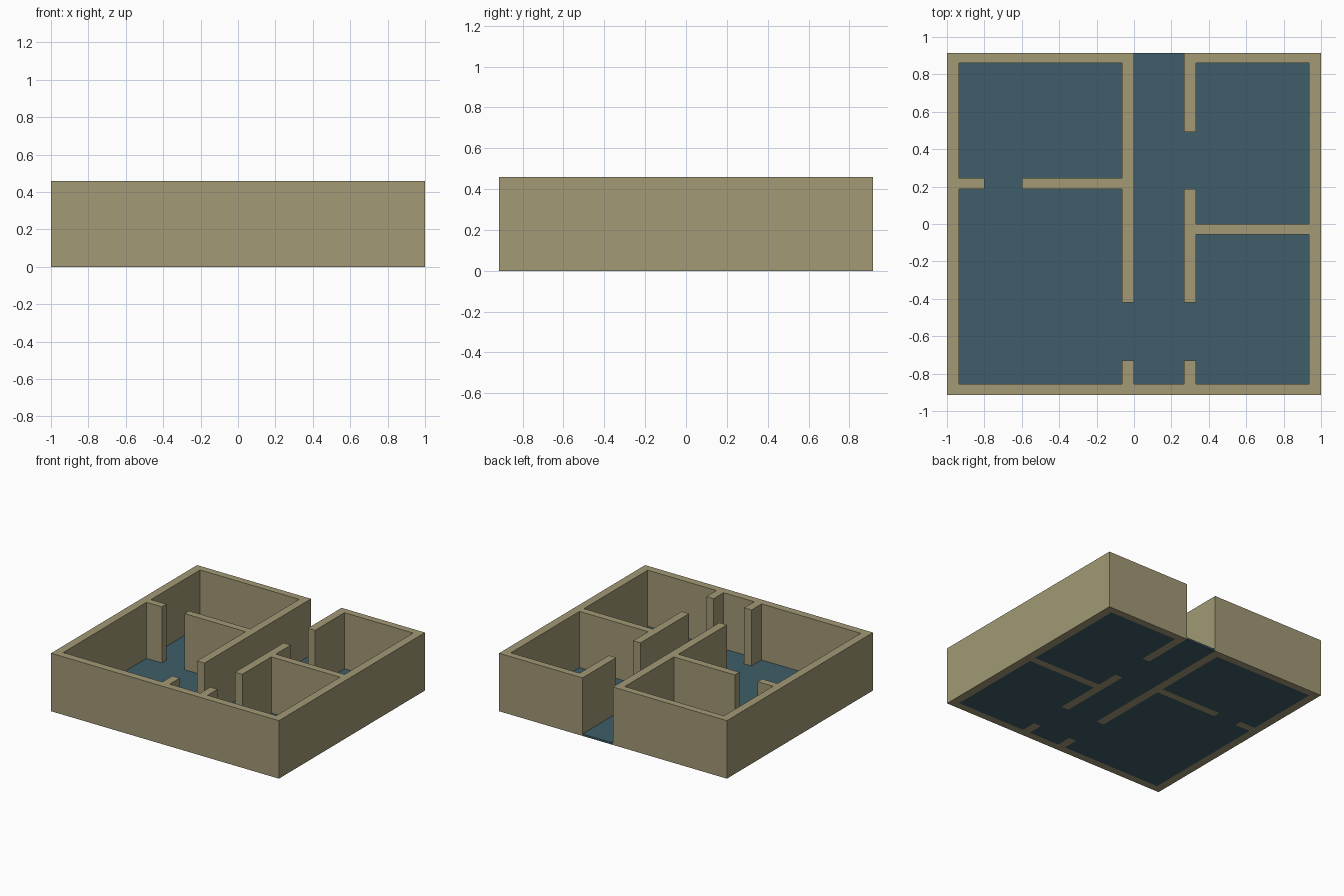
import bpy, bmesh

if "Cube" in bpy.data.objects:
    bpy.data.objects.remove(bpy.data.objects["Cube"])

H = 0.46          # wall height
FLOOR_Z = 0.015   # floor level
WALL_COLOR = (0.36, 0.32, 0.18, 1)
FLOOR_COLOR = (0.05, 0.11, 0.14, 1)


def material(name, color):
    m = bpy.data.materials.new(name)
    m.diffuse_color = color
    m.use_nodes = True
    m.node_tree.nodes["Principled BSDF"].inputs["Base Color"].default_value = m.diffuse_color
    return m


def finish(bm, name, mat):
    mesh = bpy.data.meshes.new(name)
    bm.to_mesh(mesh)
    bm.free()
    obj = bpy.data.objects.new(name, mesh)
    obj.data.materials.append(mat)
    bpy.context.collection.objects.link(obj)
    return obj


# Plan lines: wall faces in x and y
xs = [-1, -0.935, -0.8, -0.6, -0.065, 0, 0.268, 0.332, 0.935, 1]
ys = [-0.915, -0.855, -0.73, -0.42, -0.057, 0, 0.188, 0.245, 0.492, 0.86, 0.915]

# Wall footprints (x0, x1, y0, y1) as indices into the plan lines
footprints = [
    (0, 9, 0, 1),                              # front wall
    (0, 1, 0, 10), (8, 9, 0, 10),              # side walls
    (0, 5, 9, 10), (6, 9, 9, 10),              # back wall either side of entrance
    (4, 5, 1, 2), (4, 5, 3, 10),               # left hall wall
    (6, 7, 1, 2), (6, 7, 3, 6), (6, 7, 8, 10), # right hall wall
    (1, 2, 6, 7), (3, 4, 6, 7),                # left room divider
    (7, 8, 4, 5),                              # right room divider
]
solid = {(i, j) for a, b, c, d in footprints
         for i in range(a, b) for j in range(c, d)}
cells = {(i, j) for i in range(len(xs) - 1) for j in range(len(ys) - 1)}


def plan_faces(bm, chosen, z):
    grid = {}

    def vert(i, j):
        if (i, j) not in grid:
            grid[i, j] = bm.verts.new((xs[i], ys[j], z))
        return grid[i, j]

    return [bm.faces.new([vert(i, j), vert(i + 1, j), vert(i + 1, j + 1), vert(i, j + 1)])
            for i, j in sorted(chosen)]


def extruded_plan(name, chosen, height, mat):
    bm = bmesh.new()
    faces = plan_faces(bm, chosen, 0)
    new = bmesh.ops.extrude_face_region(bm, geom=faces, use_keep_orig=True)["geom"]
    bmesh.ops.translate(bm, vec=(0, 0, height),
                        verts=[v for v in new if isinstance(v, bmesh.types.BMVert)])
    bmesh.ops.recalc_face_normals(bm, faces=bm.faces)
    # merge the plan cells into clean flat faces
    bmesh.ops.dissolve_limit(bm, angle_limit=0.01, verts=bm.verts, edges=bm.edges)
    return finish(bm, name, mat)


# Walls as one clean shell
extruded_plan("walls", solid, H, material("wall_paint", WALL_COLOR))

# Floor filling the rooms and hall, open through the entrance
extruded_plan("floor", cells - solid, FLOOR_Z, material("floor_paint", FLOOR_COLOR))
